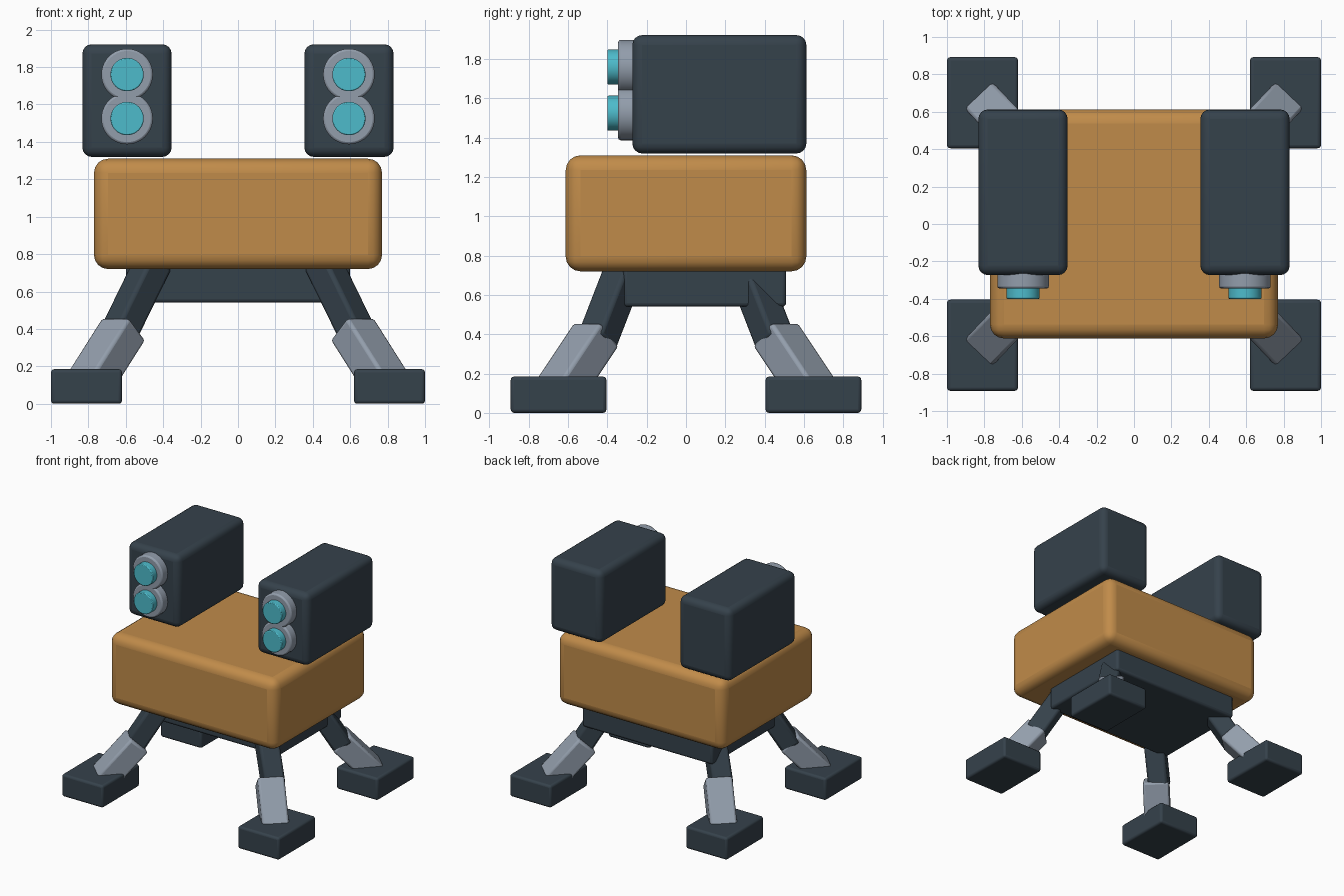
import bpy, math
from mathutils import Vector, Matrix

if "Cube" in bpy.data.objects:
    bpy.data.objects.remove(bpy.data.objects["Cube"])


def material(name, rgb):
    m = bpy.data.materials.new(name)
    m.diffuse_color = (*rgb, 1)
    m.use_nodes = True
    m.node_tree.nodes["Principled BSDF"].inputs["Base Color"].default_value = m.diffuse_color
    return m


ORANGE = material("orange_paint", (0.53, 0.26, 0.068))
DARK = material("dark_slate", (0.036, 0.054, 0.071))
STEEL = material("steel_grey", (0.29, 0.34, 0.41))
CYAN = material("cyan_glass", (0.075, 0.50, 0.60))


def finish(ob, name, mat, bevel, segments):
    ob.name = name
    ob.data.materials.append(mat)
    mod = ob.modifiers.new("rounded_edges", "BEVEL")
    mod.width, mod.segments = bevel, segments
    mod.limit_method = "ANGLE"
    bpy.ops.object.shade_smooth_by_angle(angle=math.radians(35))
    return ob


def box(name, lo, hi, mat, bevel, segments=3):
    lo, hi = Vector(lo), Vector(hi)
    bpy.ops.mesh.primitive_cube_add(size=1)
    ob = bpy.context.object
    ob.data.transform(Matrix.Translation((lo + hi) / 2) @ Matrix.Diagonal((*(hi - lo), 1)))
    return finish(ob, name, mat, bevel, segments)


def strut(name, a, b, width, depth, mat, bevel):
    """Rectangular bar from a to b, one side kept level."""
    a, b = Vector(a), Vector(b)
    axis = (b - a).normalized()
    side = axis.cross(Vector((0, 0, 1))).normalized()
    rot = Matrix((side, axis.cross(side), axis)).transposed().to_4x4()
    bpy.ops.mesh.primitive_cube_add(size=1)
    ob = bpy.context.object
    ob.data.transform(Matrix.Translation((a + b) / 2) @ rot
                      @ Matrix.Diagonal((width, depth, (b - a).length, 1)))
    return finish(ob, name, mat, bevel, 2)


def disc(name, x, z, radius, y0, y1, mat, bevel):
    """Cylinder lying along y."""
    bpy.ops.mesh.primitive_cylinder_add(vertices=40, radius=radius, depth=y1 - y0)
    ob = bpy.context.object
    ob.data.transform(Matrix.Translation((x, (y0 + y1) / 2, z))
                      @ Matrix.Rotation(math.pi / 2, 4, "X"))
    return finish(ob, name, mat, bevel, 2)


# Main hull and the plate beneath it
box("hull", (-0.77, -0.612, 0.72), (0.77, 0.612, 1.31), ORANGE, 0.075, 4)
box("belly_plate", (-0.6, -0.32, 0.54), (0.6, 0.51, 0.76), DARK, 0.02)

for sx, side in ((-1, "left"), (1, "right")):
    # Launcher pod with two lenses
    xs = sorted((sx * 0.355, sx * 0.832))
    box(f"{side}_pod", (xs[0], -0.273, 1.32), (xs[1], 0.612, 1.922), DARK, 0.05, 4)
    for z, level in ((1.76, "upper"), (1.525, "lower")):
        disc(f"{side}_{level}_lens_ring", sx * 0.593, z, 0.138, -0.345, -0.24, STEEL, 0.012)
        disc(f"{side}_{level}_lens", sx * 0.593, z, 0.089, -0.40, -0.32, CYAN, 0.006)

    # Jointed legs and feet
    for sy, end in ((-1, "front"), (1, "rear")):
        tag = f"{end}_{side}"
        strut(f"{tag}_upper_leg", (sx * 0.45, sy * 0.30, 0.76), (sx * 0.645, sy * 0.455, 0.36),
              0.16, 0.155, DARK, 0.02)
        strut(f"{tag}_lower_leg", (sx * 0.61, sy * 0.455, 0.40), (sx * 0.80, sy * 0.655, 0.10),
              0.205, 0.18, STEEL, 0.018)
        fx = sorted((sx * 0.62, sx * 1.0))
        fy = sorted((sy * 0.405, sy * 0.892))
        box(f"{tag}_foot", (fx[0], fy[0], 0), (fx[1], fy[1], 0.185), DARK, 0.018)
